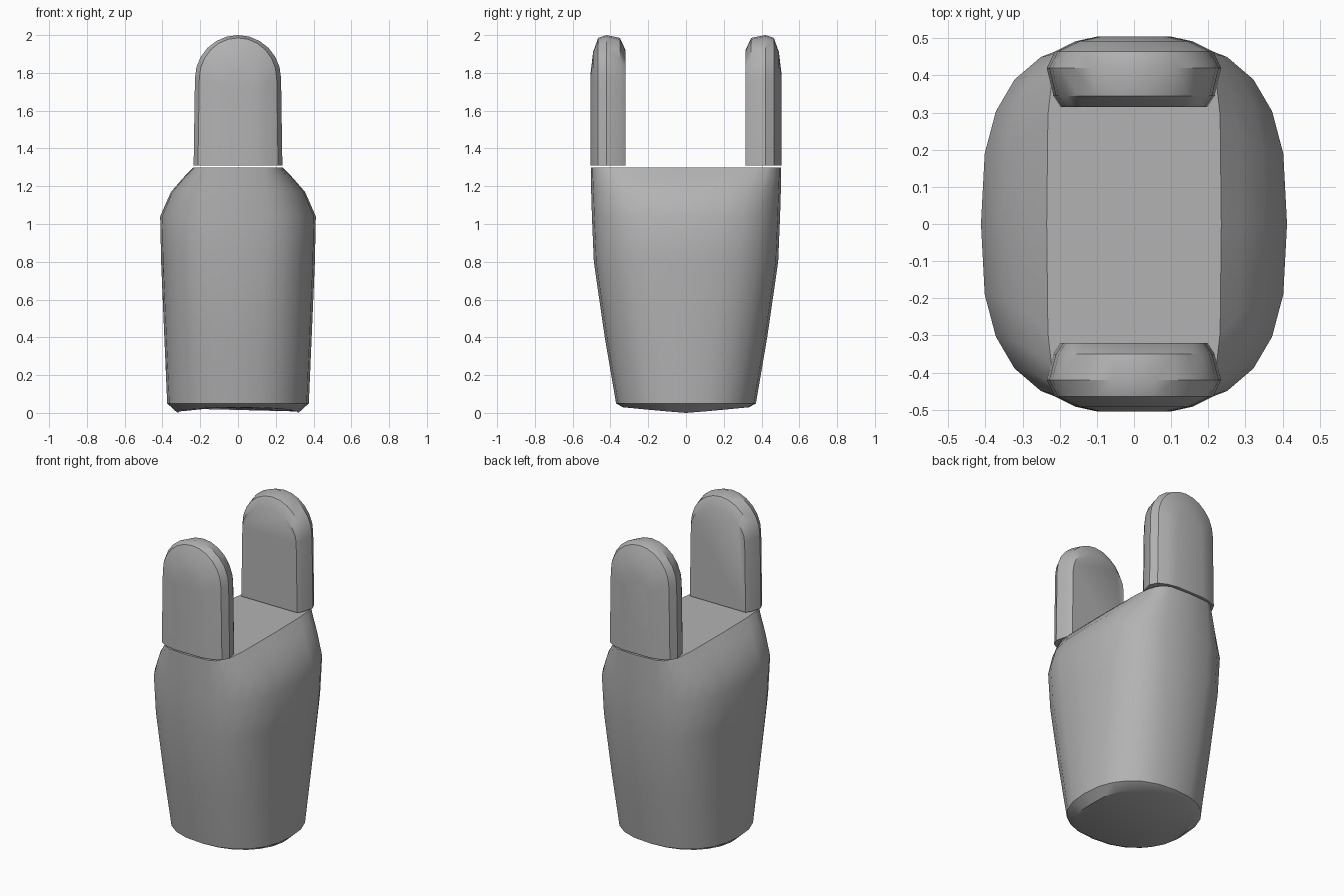
import bpy, bmesh
from math import cos, sin, pi, radians, copysign

cube = bpy.data.objects.get("Cube")
if cube:
    bpy.data.objects.remove(cube)

grey = bpy.data.materials.new("plain_grey")
grey.use_nodes = True
colour = (0.45, 0.45, 0.45, 1)
grey.diffuse_color = colour
grey.node_tree.nodes["Principled BSDF"].inputs["Base Color"].default_value = colour


def loft(name, rings):
    """Skin a list of equal-length point rings and cap both ends."""
    bm = bmesh.new()
    rows = [[bm.verts.new(p) for p in ring] for ring in rings]
    n = len(rows[0])
    for a, b in zip(rows, rows[1:]):
        for i in range(n):
            j = (i + 1) % n
            bm.faces.new((a[i], a[j], b[j], b[i]))
    bm.faces.new(rows[0])
    bm.faces.new(rows[-1])
    bmesh.ops.recalc_face_normals(bm, faces=bm.faces)
    mesh = bpy.data.meshes.new(name)
    bm.to_mesh(mesh)
    bm.free()
    mesh.materials.append(grey)
    obj = bpy.data.objects.new(name, mesh)
    bpy.context.collection.objects.link(obj)
    bpy.ops.object.select_all(action='DESELECT')
    obj.select_set(True)
    bpy.context.view_layer.objects.active = obj
    bpy.ops.object.shade_smooth_by_angle(angle=radians(32))
    return obj


def rounded_ring(z, rx, ry, power, lift=0, count=24):
    """Superellipse; lift raises the ring toward its front and back."""
    def axis(v):
        return copysign(abs(v) ** (2 / power), v)
    angles = [2 * pi * i / count for i in range(count)]
    return [(rx * axis(cos(a)), ry * axis(sin(a)), z + lift * abs(sin(a))) for a in angles]


def arch_ring(y, half, shoulder, top, steps=12):
    """Upright arch outline, slightly wider at its foot."""
    arc = [(half * cos(pi * i / steps), y, shoulder + (top - shoulder) * sin(pi * i / steps))
           for i in range(steps + 1)]
    return [(half + 0.007, y, 1.31)] + arc + [(-half - 0.007, y, 1.31)]


# Body: narrow rounded foot, fuller shoulders, flat oblong top
loft("body", [
    rounded_ring(0.0, 0.32, 0.335, 2.2, 0.03),
    rounded_ring(0.05, 0.375, 0.37, 2.3),
    rounded_ring(0.4, 0.39, 0.43, 2.5),
    rounded_ring(0.8, 0.407, 0.488, 2.7),
    rounded_ring(1.04, 0.412, 0.498, 2.8),
    rounded_ring(1.17, 0.355, 0.502, 3.0),
    rounded_ring(1.25, 0.285, 0.503, 3.8),
    rounded_ring(1.30, 0.235, 0.503, 5.0),
])

# Two upright tabs: flat inside, domed outside
for name, side, inner in (("front_tab", -1, 0.32), ("back_tab", 1, 0.315)):
    loft(name, [
        arch_ring(side * inner, 0.19, 1.75, 1.92),
        arch_ring(side * (inner + 0.03), 0.21, 1.76, 1.985),
        arch_ring(side * 0.42, 0.228, 1.77, 2.0),
        arch_ring(side * 0.465, 0.205, 1.77, 1.985),
        arch_ring(side * 0.492, 0.15, 1.75, 1.91),
        arch_ring(side * 0.505, 0.09, 1.72, 1.8),
    ])
